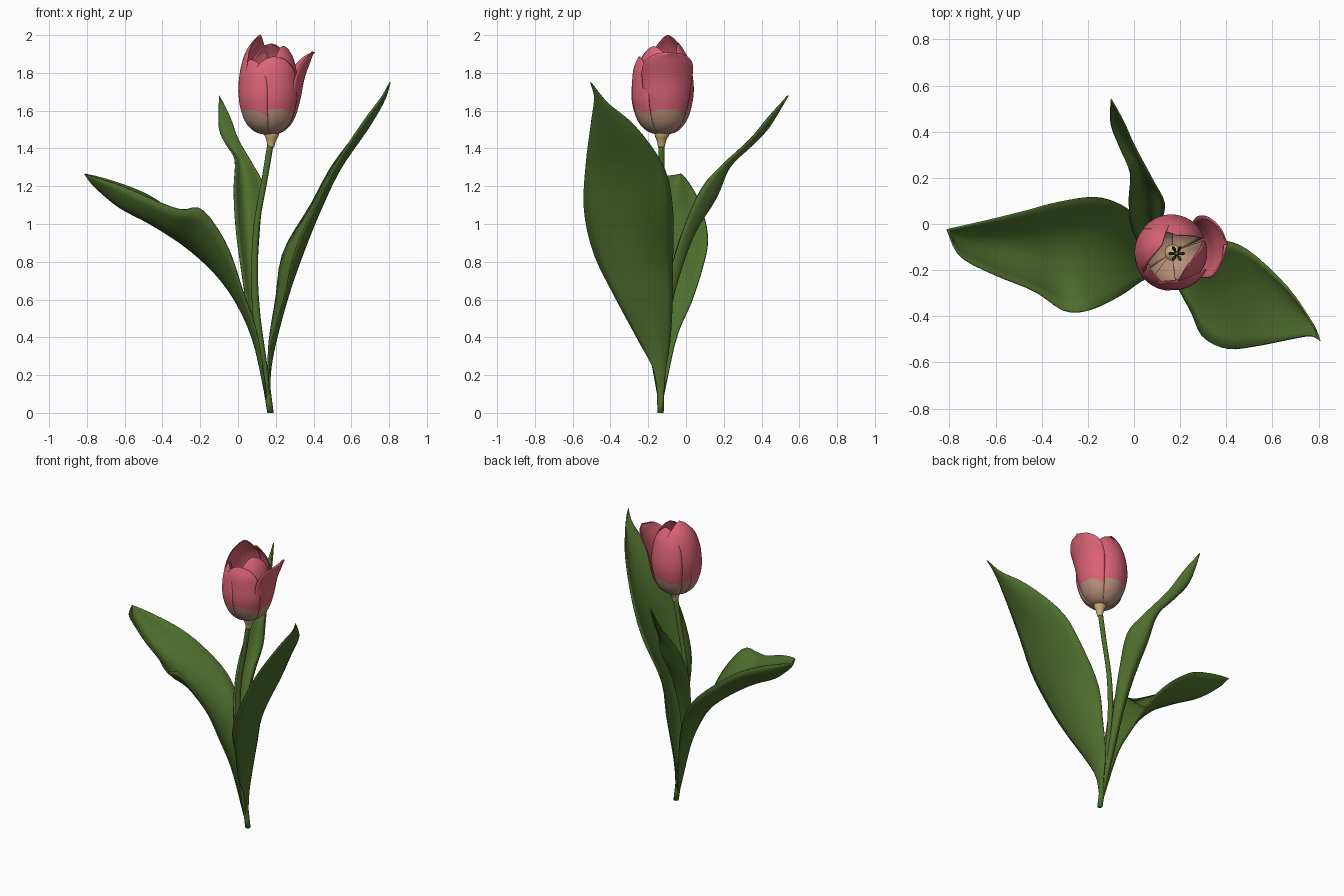
import bpy, bmesh, math
from mathutils import Vector

cube = bpy.data.objects.get("Cube")
if cube:
    bpy.data.objects.remove(cube, do_unlink=True)


def material(name, color):
    m = bpy.data.materials.new(name)
    m.use_nodes = True
    m.diffuse_color = (*color, 1)
    m.node_tree.nodes["Principled BSDF"].inputs["Base Color"].default_value = (*color, 1)
    return m


GREEN = material("leaf green", (.076, .156, .026))
PINK = material("petal pink", (.71, .125, .18))
TAN = material("petal base tan", (.48, .28, .195))
CREAM = material("receptacle straw", (.62, .44, .19))
DARK = material("stamen dark green", (.03, .045, .02))


def smooth_path(points, t):
    """Point on a Catmull-Rom curve through the points, t from 0 to 1."""
    pts = [Vector(p) for p in points]
    s = t * (len(pts) - 1)
    i = min(int(s), len(pts) - 2)
    f = s - i
    b, c = pts[i], pts[i + 1]
    a = pts[i - 1] if i else b * 2 - c
    d = pts[i + 2] if i + 2 < len(pts) else c * 2 - b
    return b + ((c - a) + ((a * 2 - b * 5 + c * 4 - d) + (b * 3 - a - c * 3 + d) * f) * f) * f / 2


def finish(name, bm, mats, thickness=0):
    bmesh.ops.remove_doubles(bm, verts=bm.verts, dist=.0005)
    bmesh.ops.recalc_face_normals(bm, faces=bm.faces)
    mesh = bpy.data.meshes.new(name)
    bm.to_mesh(mesh)
    bm.free()
    for m in mats:
        mesh.materials.append(m)
    mesh.shade_smooth()
    ob = bpy.data.objects.new(name, mesh)
    bpy.context.collection.objects.link(ob)
    if thickness:
        mod = ob.modifiers.new("thickness", "SOLIDIFY")
        mod.thickness = thickness
        mod.offset = 0
    return ob


def sheet(name, surface, rows, cols, mats, thickness, rule=None):
    """Grid over surface(u, v), u across from -1 to 1, v along from 0 to 1."""
    bm = bmesh.new()
    grid = [[bm.verts.new(surface(2 * j / cols - 1, i / rows)) for j in range(cols + 1)]
            for i in range(rows + 1)]
    for i in range(rows):
        for j in range(cols):
            f = bm.faces.new((grid[i][j], grid[i][j + 1], grid[i + 1][j + 1], grid[i + 1][j]))
            if rule:
                f.material_index = rule(f.calc_center_median(), (2 * j + 1) / cols - 1)
    return finish(name, bm, mats, thickness)


def tube(name, path, radii, mat, sides=12, steps=24):
    bm = bmesh.new()
    rings = []
    for i in range(steps + 1):
        c = smooth_path(path, i / steps)
        r = smooth_path([(q, 0, 0) for q in radii], i / steps).x
        rings.append([bm.verts.new(c + Vector((r * math.cos(k * math.tau / sides),
                                               r * math.sin(k * math.tau / sides), 0)))
                      for k in range(sides)])
    for lo, hi in zip(rings, rings[1:]):
        for k in range(sides):
            n = (k + 1) % sides
            bm.faces.new((lo[k], lo[n], hi[n], hi[k]))
    bm.faces.new(rings[0][::-1])
    bm.faces.new(rings[-1])
    return finish(name, bm, [mat])


def leaf(name, edge_a, middle, edge_b):
    def surface(u, v):
        a, m, b = (smooth_path(e, v) for e in (edge_a, middle, edge_b))
        return m + (b - a) * u / 2 + ((a + b) / 2 - m) * u * u
    return sheet(name, surface, 32, 10, [GREEN], .008)


# Stem and the swollen receptacle under the flower
tube("stem", [(.172, -.135, 0), (.14, -.133, .22), (.1, -.13, .5), (.087, -.13, .75),
              (.1, -.13, 1), (.138, -.13, 1.22), (.175, -.13, 1.44)],
     [.017, .021, .018, .016, .017], GREEN)
tube("receptacle", [(.174, -.13, 1.405), (.176, -.13, 1.44), (.178, -.128, 1.465), (.176, -.126, 1.482)],
     [.017, .025, .036, .042], CREAM, 16, 9)

# Left leaf: tall and broad, reaching forward
tip = (.805, -.505, 1.75)
leaf("left_leaf",
     [(.16, -.148, .08), (.168, -.172, .23), (.18, -.25, .38), (.25, -.385, .63), (.3, -.49, .85),
      (.4, -.54, 1.08), (.52, -.53, 1.32), (.67, -.5, 1.55), (.76, -.485, 1.67), tip],
     [(.165, -.134, .08), (.172, -.14, .23), (.2, -.16, .38), (.26, -.22, .61), (.335, -.27, .83),
      (.43, -.3, 1.06), (.54, -.31, 1.29), (.69, -.38, 1.51), (.77, -.44, 1.65), tip],
     [(.16, -.12, .08), (.16, -.108, .23), (.165, -.085, .38), (.2, -.072, .6), (.24, -.07, .85),
      (.385, -.072, 1.1), (.5, -.12, 1.31), (.66, -.27, 1.52), (.765, -.42, 1.645), tip])

# Right leaf: drooping outward, with a raised flap on its front edge and a cupped blunt end
tip = (-.81, -.025, 1.265)
leaf("right_leaf",
     [(.152, -.148, .08), (.1, -.21, .42), (.03, -.25, .63), (-.06, -.31, .89), (-.19, -.37, 1.075),
      (-.3, -.375, 1.075), (-.43, -.29, 1.12), (-.6, -.22, 1.195), (-.75, -.14, 1.245), tip],
     [(.148, -.134, .08), (.085, -.13, .37), (0, -.12, .57), (-.1, -.12, .72), (-.22, -.12, .84),
      (-.35, -.12, .93), (-.48, -.11, 1.01), (-.63, -.09, 1.09), (-.76, -.06, 1.2), tip],
     [(.152, -.12, .08), (.09, -.05, .4), (.02, .03, .59), (-.07, .09, .78), (-.18, .115, .92),
      (-.34, .09, 1.06), (-.47, .055, 1.15), (-.61, .02, 1.21), (-.74, -.01, 1.25), tip])

# Back leaf: narrow, arching backward
tip = (-.1, .54, 1.68)
leaf("back_leaf",
     [(.148, -.13, .1), (.06, -.11, .5), (.02, -.08, .75), (-.01, -.01, .98), (-.02, .1, 1.18),
      (-.015, .22, 1.34), (-.06, .33, 1.42), (-.1, .43, 1.51), tip],
     [(.155, -.12, .1), (.09, -.09, .5), (.07, -.03, .75), (.06, .05, .96), (.05, .16, 1.14),
      (.03, .23, 1.3), (-.03, .34, 1.41), (-.07, .44, 1.52), tip],
     [(.162, -.13, .1), (.11, -.11, .5), (.1, -.08, .75), (.115, 0, 1.01), (.13, .09, 1.2),
      (.08, .19, 1.31), (0, .34, 1.45), (-.045, .44, 1.57), tip])

# Flower: overlapping petals cut from one egg-shaped profile of (radius, height fraction)
BASE = 1.475
CUP = [(.02, 0, 0), (.075, .04, 0), (.122, .15, 0), (.151, .33, 0), (.161, .54, 0),
       (.143, .82, 0), (.1, 1, 0)]


def petal(name, azimuth, top, half_angle, scale, flare):
    def surface(u, v):
        r, t, _ = smooth_path(CUP, v)
        width = half_angle
        if t > .5:
            width *= math.sqrt(max(0, 1 - ((t - .5) / .5) ** 3.2))
        r = (r * scale + flare * t ** 4) * (1 + .03 * u - .03 * u * u)
        a = math.radians(azimuth + width * u)
        return Vector((.165 + r * math.cos(a), -.122 + r * math.sin(a), BASE + t * (top - BASE)))

    def base_band(c, u):
        return int(c.z < 1.61 - .035 * u * u)
    return sheet(name, surface, 48, 16, [PINK, TAN], .006, base_band)


petal("outer_petal_right", 152, 2.0, 64, 1, -.045)
petal("outer_petal_back", 82, 1.955, 58, 1, -.02)
petal("outer_petal_front_right", 217, 1.87, 50, 1.01, .02)
petal("outer_petal_front", 283, 1.885, 50, 1, .03)
petal("outer_petal_left", 8, 1.91, 48, 1, .14)
petal("inner_petal_left", 328, 1.94, 52, .92, 0)

# Pistil with a ring of stamens
core = Vector((.185, -.128, 1.49))
tube("pistil", [core, core + Vector((0, 0, .13))], [.012, .008, .009], GREEN, 8, 4)
for k in range(6):
    a = k * math.tau / 6
    out = Vector((math.cos(a), math.sin(a), 0))
    tube(f"stamen_{k + 1}", [core + out * .01, core + out * .018 + Vector((0, 0, .07)),
                             core + out * .034 + Vector((0, 0, .14))],
         [.004, .004, .008, .003], DARK, 6, 8)
